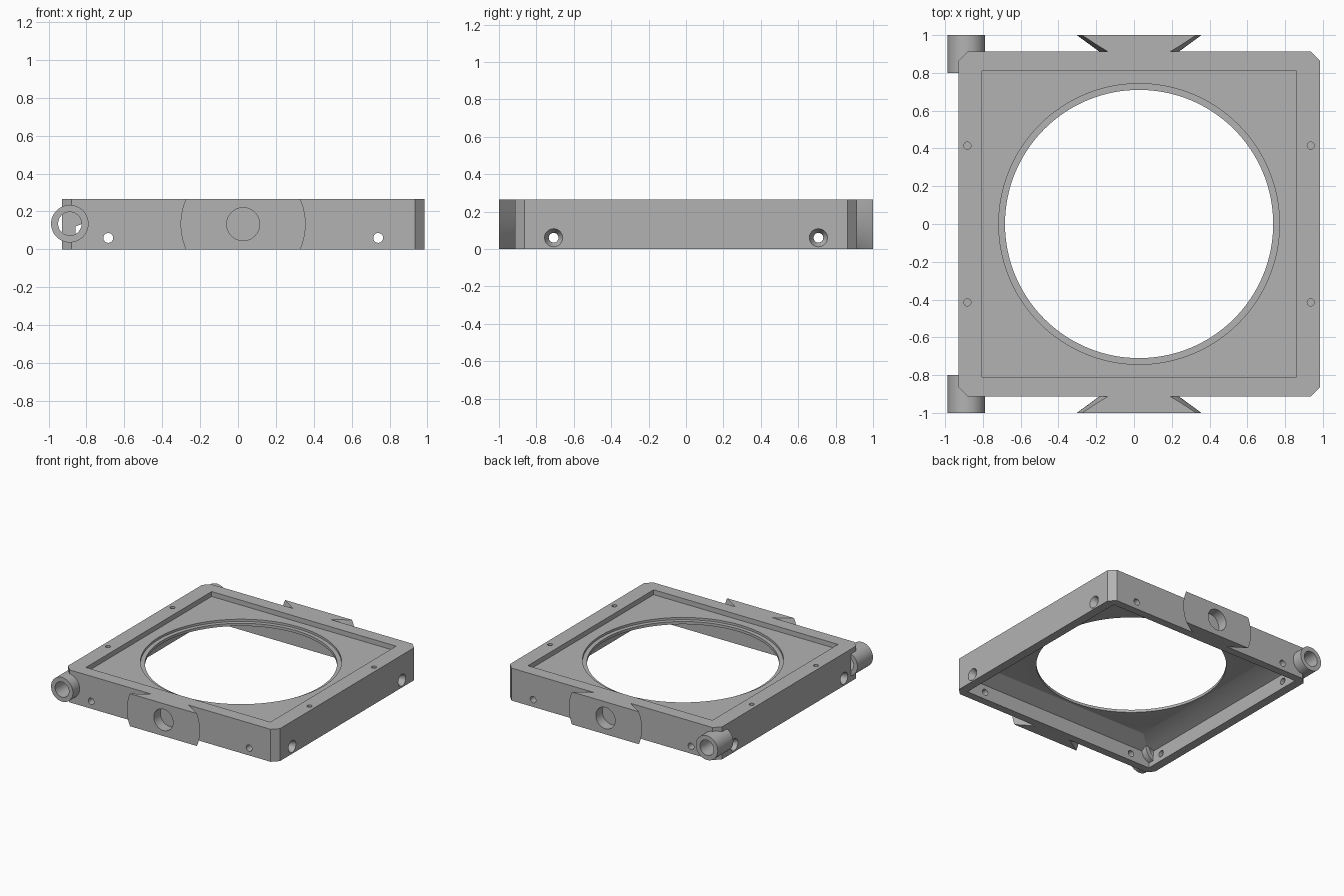
import bpy, bmesh, math
from mathutils import Matrix, Vector

if "Cube" in bpy.data.objects:
    bpy.data.objects.remove(bpy.data.objects["Cube"], do_unlink=True)

grey = bpy.data.materials.new("plain grey")
grey.use_nodes = True
GREY = (0.45, 0.45, 0.45, 1)
grey.diffuse_color = GREY
grey.node_tree.nodes["Principled BSDF"].inputs["Base Color"].default_value = GREY

CX = 0.027            # middle of the frame in x
HX, HY = 0.957, 0.914  # half sizes of the frame
H = 0.265             # frame height
MID = H / 2


def add(name, bm):
    bmesh.ops.recalc_face_normals(bm, faces=bm.faces)
    mesh = bpy.data.meshes.new(name)
    bm.to_mesh(mesh)
    bm.free()
    mesh.materials.append(grey)
    obj = bpy.data.objects.new(name, mesh)
    bpy.context.collection.objects.link(obj)
    return obj


def rod(name, a, b, r1, r2=None, sides=48):
    """Cylinder or cone from point a to point b."""
    a, b = Vector(a), Vector(b)
    turn = (b - a).to_track_quat('Z', 'Y').to_matrix().to_4x4()
    bm = bmesh.new()
    bmesh.ops.create_cone(bm, cap_ends=True, segments=sides, radius1=r1,
                          radius2=r1 if r2 is None else r2, depth=(b - a).length,
                          matrix=Matrix.Translation((a + b) / 2) @ turn)
    return add(name, bm)


def loft(name, sections):
    """Stack of rectangles (half x, half y, z, corner cut) joined into a solid."""
    bm = bmesh.new()
    rings = []
    for hx, hy, z, c in sections:
        pts = []
        for sx, sy in ((1, 1), (-1, 1), (-1, -1), (1, -1)):
            pair = [(sx * hx, sy * (hy - c)), (sx * (hx - c), sy * hy)]
            if sx * sy < 0:
                pair.reverse()
            pts += pair if c else pair[:1]
        rings.append([bm.verts.new((CX + x, y, z)) for x, y in pts])
    for low, high in zip(rings, rings[1:]):
        n = len(low)
        for i in range(n):
            j = (i + 1) % n
            bm.faces.new((low[i], low[j], high[j], high[i]))
    bm.faces.new(rings[0])
    bm.faces.new(rings[-1])
    return add(name, bm)


def apply(obj, tool, operation='DIFFERENCE'):
    mod = obj.modifiers.new("cut", 'BOOLEAN')
    mod.operation, mod.object, mod.solver = operation, tool, 'EXACT'
    bpy.context.view_layer.objects.active = obj
    bpy.ops.object.modifier_apply(modifier=mod.name)
    bpy.data.objects.remove(tool, do_unlink=True)


# Square frame with clipped corners
frame = loft("frame", [(HX, HY, 0, 0.05), (HX, HY, H, 0.05)])

# Hollow underside with sloping ceiling, and shallow tray on top
apply(frame, loft("hollow", [(0.885, 0.85, -0.1, 0), (0.885, 0.85, 0.12, 0),
                             (0.73, 0.73, 0.185, 0)]))
apply(frame, loft("tray", [(0.832, 0.81, 0.225, 0), (0.832, 0.81, 0.4, 0)]))

# Large round opening with a stepped lip
apply(frame, rod("opening", (CX, 0, 0.1), (CX, 0, 0.4), 0.71, sides=128))
apply(frame, rod("lip", (CX, 0, 0.207), (CX, 0, 0.4), 0.743, sides=128))

TX, TZ = -0.888, 0.135  # hinge axis
for sy in (-1, 1):
    # Screw holes through the front and back walls
    for x in (-0.685, 0.74):
        apply(frame, rod("hole", (x, sy * 0.8, 0.06), (x, sy * 1.1, 0.06), 0.026, sides=24))
    for sx in (-1, 1):
        # Countersunk holes through the side walls
        y = sy * 0.708
        face = CX + sx * HX
        apply(frame, rod("hole", (face - sx * 0.15, y, 0.06),
                         (face + sx * 0.1, y, 0.06), 0.026, sides=24))
        apply(frame, rod("countersink", (face - sx * 0.045, y, 0.06),
                         (face + sx * 0.005, y, 0.06), 0.026, 0.051, 32))
        # Pin holes in the top rim
        px = CX + sx * 0.909
        apply(frame, rod("pin_hole", (px, sy * 0.415, 0.15),
                         (px, sy * 0.415, 0.4), 0.019, sides=24))
    # Bore of the hinge tube, through the frame corner
    apply(frame, rod("bore", (TX, sy * 0.795, TZ), (TX, sy * 1.1, TZ), 0.062))

parts = [frame]
for sy, side in ((-1, "front"), (1, "back")):
    # Hinge tube on the right corner
    tube = rod(side + "_hinge_tube", (TX, sy * 0.8, TZ), (TX, sy, TZ), 0.099)
    apply(tube, rod("bore", (TX, sy * 0.7, TZ), (TX, sy * 1.1, TZ), 0.062))

    # Flared mount: a cone trimmed to the frame height, with a blind socket
    mount = rod(side + "_flared_mount", (CX, sy * 0.905, MID), (CX, sy, MID), 0.2, 0.33, 96)
    apply(mount, loft("slab", [(0.6, 1.2, 0, 0), (0.6, 1.2, H, 0)]), 'INTERSECT')
    apply(mount, rod("socket", (CX, sy * 0.916, MID), (CX, sy * 1.1, MID), 0.087))
    parts += [tube, mount]

# Smooth the round walls and keep the edges sharp
bpy.ops.object.select_all(action='DESELECT')
for obj in parts:
    obj.select_set(True)
bpy.context.view_layer.objects.active = frame
bpy.ops.object.shade_smooth_by_angle(angle=math.radians(25))
